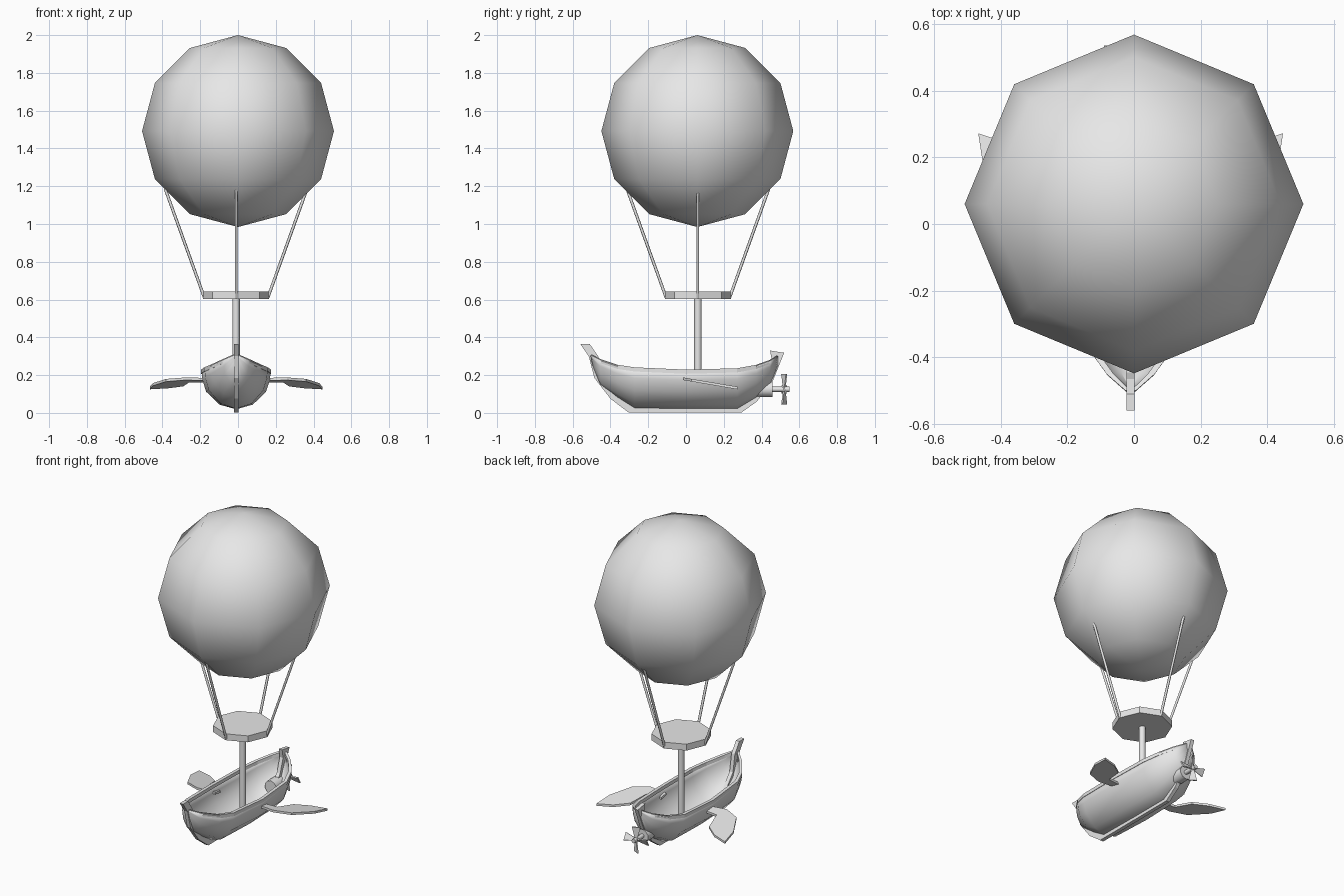
import bpy, bmesh, math
from mathutils import Vector, Matrix

if "Cube" in bpy.data.objects:
    bpy.data.objects.remove(bpy.data.objects["Cube"], do_unlink=True)

grey = bpy.data.materials.new("light_grey")
grey.use_nodes = True
colour = (0.8, 0.8, 0.8, 1)
grey.diffuse_color = colour
grey.node_tree.nodes["Principled BSDF"].inputs["Base Color"].default_value = colour

CX, CY = -0.01, 0.063      # centre of boat, mast and platform


def finish(name, bm, smooth=None):
    bmesh.ops.recalc_face_normals(bm, faces=bm.faces)
    mesh = bpy.data.meshes.new(name)
    bm.to_mesh(mesh)
    bm.free()
    mesh.materials.append(grey)
    obj = bpy.data.objects.new(name, mesh)
    bpy.context.collection.objects.link(obj)
    if smooth:
        bpy.ops.object.select_all(action="DESELECT")
        obj.select_set(True)
        bpy.context.view_layer.objects.active = obj
        bpy.ops.object.shade_smooth_by_angle(angle=math.radians(smooth))
    return obj


def loft(name, rings, closed=True, smooth=None):
    """Skin a row of equal point rings; closed rings get end caps."""
    bm = bmesh.new()
    rows = [[bm.verts.new(p) for p in ring] for ring in rings]
    n = len(rows[0])
    for a, b in zip(rows, rows[1:]):
        for i in range(n if closed else n - 1):
            j = (i + 1) % n
            bm.faces.new((a[i], a[j], b[j], b[i]))
    if closed:
        bm.faces.new(rows[0])
        bm.faces.new(rows[-1])
    return finish(name, bm, smooth)


def rod(name, start, end, radius, sides=8, smooth=None):
    start, end = Vector(start), Vector(end)
    axis = end - start
    turn = Matrix.Translation((start + end) / 2) @ axis.to_track_quat("Z", "Y").to_matrix().to_4x4()
    bm = bmesh.new()
    bmesh.ops.create_cone(bm, cap_ends=True, segments=sides, radius1=radius,
                          radius2=radius, depth=axis.length, matrix=turn)
    return finish(name, bm, smooth)


# Balloon: faceted outline, smooth shading
bm = bmesh.new()
bmesh.ops.create_uvsphere(bm, u_segments=8, v_segments=6, radius=0.508,
                          matrix=Matrix.Translation((0, 0.06, 1.492)))
finish("balloon", bm, 60)

# Platform, mast and ropes
rod("platform", (CX, CY, 0.602), (CX, CY, 0.643), 0.175)
rod("mast", (CX, CY, 0.035), (CX, CY, 0.61), 0.02, 8, 50)
for i in range(4):
    dx, dy = ((1, 0), (0, 1), (-1, 0), (0, -1))[i]
    rod(f"rope_{i + 1}", (CX + dx * 0.168, CY + dy * 0.168, 0.61),
        (CX + dx * 0.375, CY + dy * 0.375, 1.185), 0.008, 6, 70)

# Hull stations: y, half width, sheer height, bottom height
stations = [(-0.5, 0.008, 0.305, 0.27), (-0.45, 0.065, 0.28, 0.15),
            (-0.36, 0.13, 0.25, 0.085), (-0.27, 0.162, 0.237, 0.028),
            (0, 0.178, 0.225, 0.025), (0.27, 0.162, 0.232, 0.025),
            (0.37, 0.125, 0.25, 0.085), (0.44, 0.072, 0.275, 0.15),
            (0.483, 0.015, 0.3, 0.25)]
half = [(1, 1), (0.97, 0.75), (0.86, 0.45), (0.48, 0.12)]
section = half + [(0, 0)] + [(-u, t) for u, t in reversed(half)]
hull = loft("hull", [[(CX + u * w, y, low + t * (top - low)) for u, t in section]
                     for y, w, top, low in stations], False, 50)
wall = hull.modifiers.new("wall", "SOLIDIFY")
wall.thickness = 0.012
wall.offset = 0

# Gunwale strip along each sheer line
for side, label in ((1, "left"), (-1, "right")):
    rings = []
    for y, w, top, low in stations:
        inner, outer = CX + side * max(w - 0.014, 0), CX + side * (w + 0.007)
        rings.append([(inner, y, top + 0.004), (outer, y, top + 0.004),
                      (outer, y, top - 0.018), (inner, y, top - 0.018)])
    loft("gunwale_" + label, rings)

# Keel with raised stem and stern: outer y, z then inner y, z
keel = [(-0.56, 0.365, -0.51, 0.365), (-0.515, 0.3, -0.465, 0.3),
        (-0.485, 0.185, -0.445, 0.19), (-0.4, 0.075, -0.37, 0.1),
        (-0.305, 0.003, -0.265, 0.035), (0.295, 0.003, 0.265, 0.035),
        (0.375, 0.06, 0.35, 0.095), (0.46, 0.17, 0.425, 0.185),
        (0.5, 0.27, 0.455, 0.275), (0.52, 0.318, 0.445, 0.33)]
loft("keel", [[(CX - 0.012, oy, oz), (CX + 0.012, oy, oz),
               (CX + 0.012, iy, iz), (CX - 0.012, iy, iz)] for oy, oz, iy, iz in keel])

# Paddle wings: distance from centre line and y, sloping down to the back
outline = [(0.15, 0.0), (0.27, -0.015), (0.37, 0.03), (0.44, 0.16), (0.457, 0.272),
           (0.36, 0.24), (0.28, 0.18), (0.25, 0.06), (0.15, 0.05)]
for side, label in ((1, "left"), (-1, "right")):
    loft("wing_" + label, [[(CX + side * d, y, 0.178 - 0.17 * y + h) for d, y in outline]
                           for h in (-0.007, 0.007)])

# Motor, shaft and propeller
PZ = 0.125
rod("motor", (CX, 0.345, PZ), (CX, 0.458, PZ), 0.042, 10, 50)
rod("propeller_shaft", (CX, 0.45, PZ), (CX, 0.548, PZ), 0.014, 8, 50)
for i in range(4):
    place = (Matrix.Translation((CX, 0.52, PZ)) @ Matrix.Rotation(i * math.pi / 2, 4, "Y")
             @ Matrix.Rotation(math.radians(30), 4, "Z"))
    loft(f"propeller_blade_{i + 1}",
         [[place @ Vector((sx * w, sy * 0.004, z))
           for sx, sy in ((-1, -1), (1, -1), (1, 1), (-1, 1))]
          for z, w in ((0.005, 0.007), (0.08, 0.025))])
